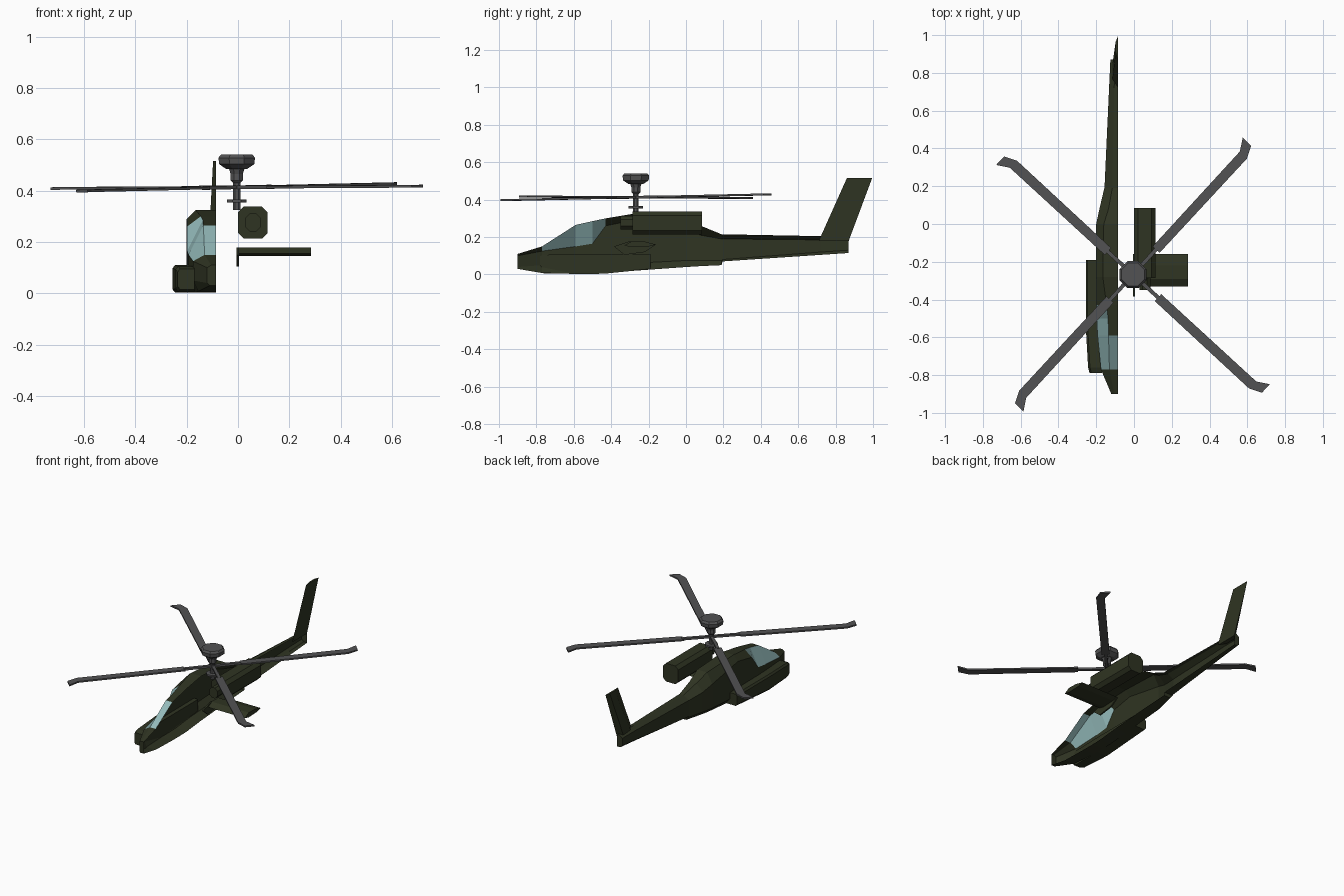
import bpy, bmesh, math
from mathutils import Matrix, Vector

cube = bpy.data.objects.get("Cube")
if cube:
    bpy.data.objects.remove(cube, do_unlink=True)


def material(name, rgb):
    mat = bpy.data.materials.new(name)
    mat.use_nodes = True
    mat.diffuse_color = (*rgb, 1)
    mat.node_tree.nodes["Principled BSDF"].inputs["Base Color"].default_value = (*rgb, 1)
    return mat


GREEN = material("olive_green", (0.028, 0.034, 0.016))
GLASS = material("pale_blue_glass", (0.30, 0.50, 0.50))
GREY = material("rotor_grey", (0.085, 0.085, 0.087))


def finish(name, bm, *mats, closed=True):
    if closed:
        bmesh.ops.recalc_face_normals(bm, faces=bm.faces[:])
    mesh = bpy.data.meshes.new(name)
    bm.to_mesh(mesh)
    bm.free()
    for mat in mats:
        mesh.materials.append(mat)
    obj = bpy.data.objects.new(name, mesh)
    bpy.context.collection.objects.link(obj)
    return obj


def loft(name, rings, mat, caps=True):
    """Closed rings of points joined in order, with capped ends."""
    bm = bmesh.new()
    loops = [[bm.verts.new(p) for p in ring] for ring in rings]
    n = len(loops[0])
    for a, b in zip(loops, loops[1:]):
        for i in range(n):
            j = (i + 1) % n
            bm.faces.new((a[i], a[j], b[j], b[i]))
    if caps:
        bm.faces.new(loops[0])
        bm.faces.new(loops[-1])
    return finish(name, bm, mat)


def chamfered(x0, x1, z0, z1, c, y):
    """Rectangle with cut corners, at a given y."""
    return [(x0 + c, y, z0), (x1 - c, y, z0), (x1, y, z0 + c), (x1, y, z1 - c),
            (x1 - c, y, z1), (x0 + c, y, z1), (x0, y, z1 - c), (x0, y, z0 + c)]


# Fuselage: open half shell on the centre plane
CENTRE = -0.085
# y, roof z, roof half width, shoulder half width, shoulder z, low side z, belly half width, belly z
STATIONS = [
    (-0.90, .11, .02, .035, .10, .04, .025, .03),
    (-0.77, .15, .045, .09, .125, .05, .07, .008),
    (-0.59, .265, .05, .108, .15, .05, .085, .003),
    (-0.50, .285, .052, .113, .165, .05, .085, .003),
    (-0.43, .30, .06, .113, .26, .05, .085, .005),
    (-0.28, .325, .08, .115, .29, .06, .085, .02),
    (0.00, .31, .075, .115, .24, .075, .08, .04),
    (0.08, .26, .05, .098, .21, .075, .07, .045),
    (0.19, .215, .03, .072, .19, .075, .05, .05),
    (0.195, .215, .03, .071, .19, .08, .05, .07),
    (0.72, .205, .02, .047, .185, .12, .03, .105),
    (0.87, .20, .015, .04, .18, .13, .025, .115),
]
bm = bmesh.new()
rows = []
for y, zt, wt, ws, zs, zl, wb, zb in STATIONS:
    pts = [(0, zt), (wt, zt), (ws, zs), (ws, zl), (wb, zb), (0, zb)]
    rows.append([bm.verts.new((CENTRE - w, y, z)) for w, z in pts])
for k, (a, b) in enumerate(zip(rows, rows[1:])):
    for i in range(5):
        face = bm.faces.new((a[i], b[i], b[i + 1], a[i + 1]))
        # Windscreen strip and the two side panes
        if (i == 0 and k == 1) or (i == 1 and k in (1, 2, 3)):
            face.material_index = 1
bm.faces.new(rows[0])
bm.faces.new(rows[-1][::-1])
bm.normal_update()
if rows[0][0].link_faces[0].normal.z < 0:
    bmesh.ops.reverse_faces(bm, faces=bm.faces[:])
finish("fuselage_half", bm, GREEN, GLASS, closed=False)

# Cheek fairing along the lower side
fairing = []
for y, xo, z0, z1 in ((-.79, -.235, .015, .095), (-.76, -.243, .006, .105),
                      (-.55, -.255, .003, .11), (-.19, -.255, .03, .11)):
    fairing.append([(-.17, y, z0), (xo + .01, y, z0), (xo, y, z0 + .012),
                    (xo, y, z1 - .012), (xo + .01, y, z1), (-.17, y, z1)])
loft("cheek_fairing", fairing, GREEN)

# Tail fin
fin = []
for z, y0, y1, w in ((.18, .71, .87, .03), (.515, .86, .995, .012)):
    fin.append([(CENTRE, y0, z), (CENTRE - w, y0 + .05, z),
                (CENTRE - w, y1 - .03, z), (CENTRE, y1, z)])
loft("tail_fin", fin, GREEN)

# Engine pod with its intake
loft("engine_pod", [chamfered(0, .115, .213, .338, .022, y) for y in (-.285, .085)], GREEN)
loft("engine_intake", [chamfered(.028, .088, .24, .312, .018, y) for y in (-.35, -.28)], GREEN)

# Stub wing and its root plate
section = [(-.33, .155), (-.29, .178), (-.22, .176), (-.16, .16), (-.2, .15), (-.29, .146)]
loft("stub_wing", [[(x, y, z) for y, z in section] for x in (0, .285)], GREEN)
plate = [(-.385, .15), (-.3, .178), (-.16, .16), (-.22, .12), (-.33, .105)]
loft("wing_root_plate", [[(x, y, z) for y, z in plate] for x in (-.006, .004)], GREEN)

# Rotor mast, collar and sensor dome, turned from stacked eight-sided rings
HUB = Vector((-.005, -.268, 0))


def turned(name, profile, sides=8):
    rings = []
    for r, z in profile:
        turn = [2 * math.pi * (i + .5) / sides for i in range(sides)]
        rings.append([(HUB.x + r * math.cos(t), HUB.y + r * math.sin(t), z) for t in turn])
    return loft(name, rings, GREY)


turned("rotor_mast", [(.016, .325), (.016, .43), (.026, .44), (.026, .465), (.034, .49)])
turned("mast_collar", [(.042, .354), (.042, .366)])
turned("mast_dome", [(.045, .485), (.074, .503), (.077, .528), (.066, .541)])

# Four rotor blades with swept tips
arm = [(0, -.01), (.19, -.01), (.19, .01), (0, .01)]
blade = [(.18, -.026), (.86, -.031), (.925, -.002), (.927, .06), (.863, .022), (.18, .024)]
tilt = Matrix.Rotation(math.radians(-.8), 4, 'Y') @ Matrix.Rotation(math.radians(.5), 4, 'X')
for n in range(4):
    spin = Matrix.Rotation(math.radians(47.6 + 90 * n), 4, 'Z')
    place = Matrix.Translation(HUB + Vector((0, 0, .413))) @ tilt @ spin
    for label, outline, half in (("blade_arm", arm, .007), ("rotor_blade", blade, .005)):
        rings = [[place @ Vector((r, t, z)) for r, t in outline] for z in (-half, half)]
        loft(f"{label}_{n + 1}", rings, GREY)
